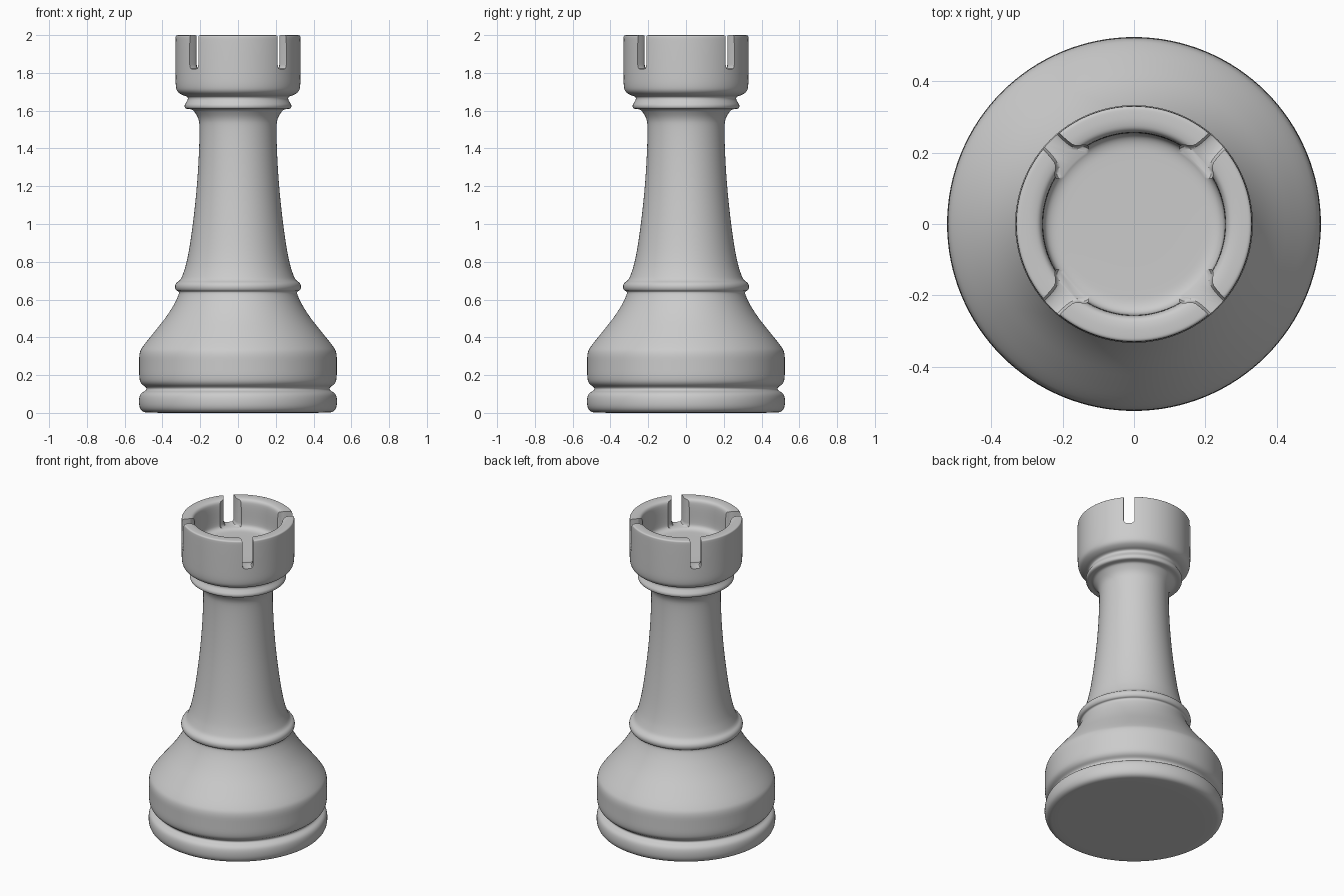
import bpy, bmesh, math
from mathutils import Matrix

if "Cube" in bpy.data.objects:
    bpy.data.objects.remove(bpy.data.objects["Cube"])

# Turned profile as (radius, height), bottom centre to bowl floor centre
PROFILE = [
    (0, 0), (0.47, 0), (0.505, 0.005), (0.523, 0.03), (0.525, 0.075), (0.515, 0.105),
    (0.485, 0.12), (0.485, 0.135), (0.512, 0.152), (0.523, 0.18), (0.523, 0.25),
    (0.523, 0.32), (0.502, 0.355), (0.45, 0.42), (0.385, 0.50), (0.34, 0.57),
    (0.316, 0.62), (0.311, 0.643), (0.328, 0.647), (0.335, 0.668), (0.328, 0.688),
    (0.306, 0.702), (0.293, 0.73), (0.276, 0.78), (0.257, 0.87), (0.236, 1.02),
    (0.217, 1.2), (0.206, 1.38), (0.203, 1.52), (0.209, 1.56), (0.232, 1.597),
    (0.245, 1.608), (0.279, 1.609), (0.284, 1.628), (0.274, 1.645), (0.265, 1.66),
    (0.267, 1.675), (0.295, 1.682), (0.322, 1.70), (0.33, 1.73), (0.331, 1.80),
    (0.331, 1.985), (0.329, 1.998), (0.315, 2.0), (0.285, 2.0), (0.262, 1.993),
    (0.255, 1.965), (0.255, 1.85), (0.25, 1.825), (0.228, 1.812), (0.19, 1.81), (0, 1.81),
]


def soften(pts, rounds=2):
    """Round a polyline by corner cutting, keeping its ends."""
    for _ in range(rounds):
        out = [pts[0]]
        for (a, b), (c, d) in zip(pts, pts[1:]):
            out += [(a * .75 + c * .25, b * .75 + d * .25),
                    (a * .25 + c * .75, b * .25 + d * .75)]
        pts = out + [pts[-1]]
    return pts


def add_object(name, bm):
    bmesh.ops.recalc_face_normals(bm, faces=bm.faces)
    mesh = bpy.data.meshes.new(name)
    bm.to_mesh(mesh)
    bm.free()
    obj = bpy.data.objects.new(name, mesh)
    bpy.context.collection.objects.link(obj)
    return obj


# Turned body
bm = bmesh.new()
verts = [bm.verts.new((r, 0, z)) for r, z in soften(PROFILE)]
edges = [bm.edges.new(pair) for pair in zip(verts, verts[1:])]
bmesh.ops.spin(bm, geom=verts + edges, cent=(0, 0, 0), axis=(0, 0, 1),
               angle=math.tau, steps=128, use_merge=False)
bmesh.ops.remove_doubles(bm, verts=bm.verts, dist=1e-5)
body = add_object("rook_body", bm)

# Four diagonal notches, flaring where they meet the bowl
half = soften([(0.20, 0.068), (0.252, 0.066), (0.266, 0.042), (0.288, 0.032), (0.40, 0.032)])
plan = half + [(x, -y) for x, y in reversed(half)]
bm = bmesh.new()
for i in range(4):
    turn = Matrix.Rotation(math.radians(45 + 90 * i), 3, 'Z')
    # Stacked sections narrow toward the floor for a rounded slot bottom
    rings = []
    for z, shrink in ((1.82, 0.016), (1.824, 0.007), (1.834, 0.001), (1.845, 0), (2.1, 0)):
        rings.append([bm.verts.new(turn @ Matrix.Translation((x, y - math.copysign(shrink, y), z)).translation)
                      for x, y in plan])
    for low, high in zip(rings, rings[1:]):
        for j in range(len(plan)):
            k = (j + 1) % len(plan)
            bm.faces.new((low[j], low[k], high[k], high[j]))
    bm.faces.new(rings[0])
    bm.faces.new(rings[-1])
cutter = add_object("notch_cutter", bm)
cutter.hide_render = True

cut = body.modifiers.new("notches", 'BOOLEAN')
cut.operation = 'DIFFERENCE'
cut.solver = 'EXACT'
cut.object = cutter
bpy.context.view_layer.objects.active = body
body.select_set(True)
bpy.ops.object.modifier_apply(modifier=cut.name)
bpy.data.objects.remove(cutter)
bpy.ops.object.shade_smooth_by_angle(angle=math.radians(35))
